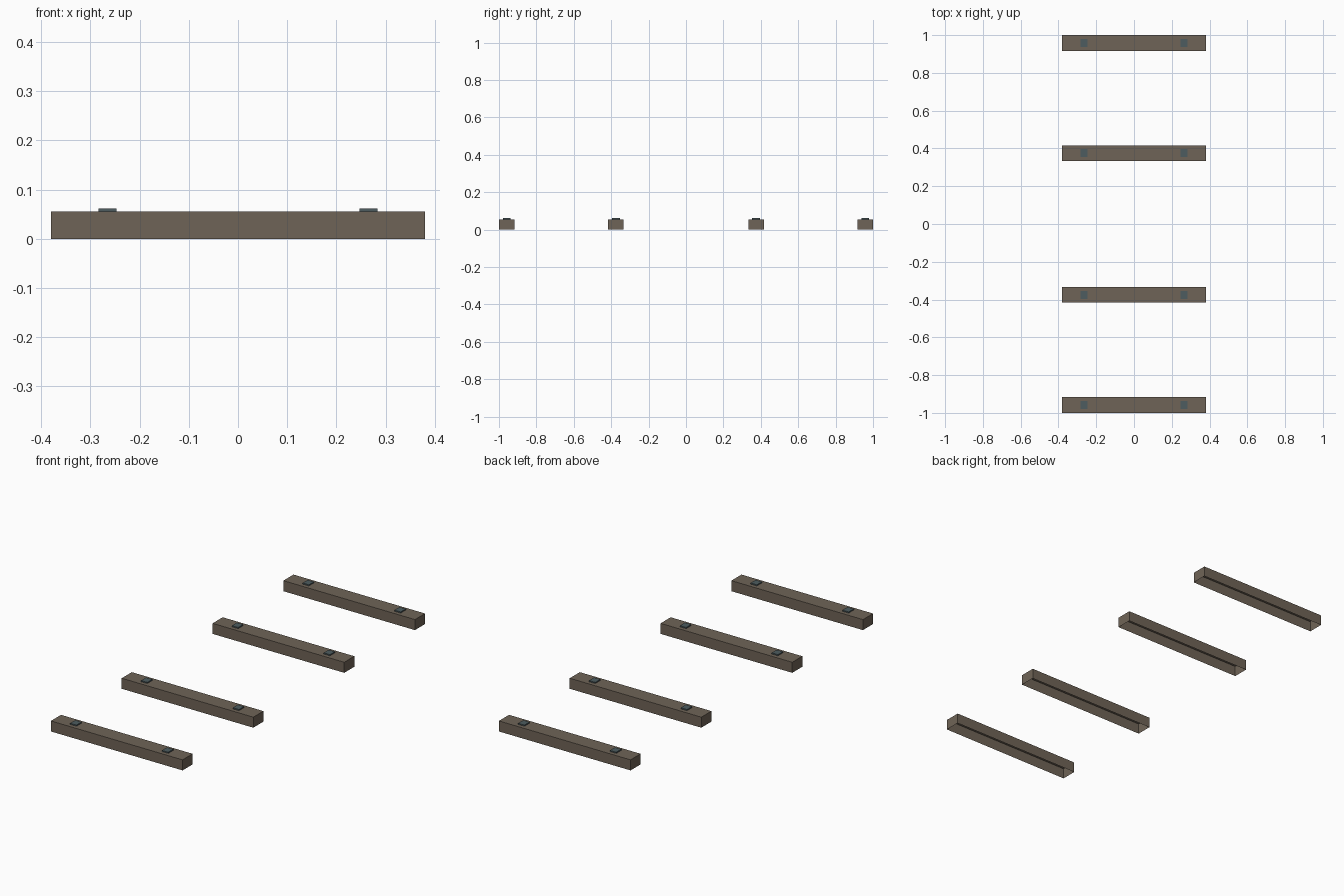
import bpy, bmesh

if "Cube" in bpy.data.objects:
    bpy.data.objects.remove(bpy.data.objects["Cube"])


def material(name, rgb):
    m = bpy.data.materials.new(name)
    m.diffuse_color = (*rgb, 1.0)
    m.use_nodes = True
    m.node_tree.nodes["Principled BSDF"].inputs["Base Color"].default_value = m.diffuse_color
    return m


wood = material("weathered_brown", (0.159, 0.127, 0.095))
metal = material("slate_teal", (0.075, 0.107, 0.115))


def open_box(name, center, size, mat):
    """Box with no bottom face, resting on center z."""
    bm = bmesh.new()
    bmesh.ops.create_cube(bm, size=1.0)
    bm.normal_update()
    bottom = [f for f in bm.faces if f.normal.z < -0.5]
    bmesh.ops.delete(bm, geom=bottom, context='FACES_ONLY')
    for v in bm.verts:
        v.co = (center[0] + v.co.x * size[0],
                center[1] + v.co.y * size[1],
                center[2] + (v.co.z + 0.5) * size[2])
    me = bpy.data.meshes.new(name)
    bm.to_mesh(me)
    bm.free()
    me.materials.append(mat)
    ob = bpy.data.objects.new(name, me)
    bpy.context.collection.objects.link(ob)


BEAM = (0.76, 0.083, 0.055)
PAD = (0.036, 0.042, 0.006)

# Four cross beams, each with a fixing plate near both ends
for y in (-0.9585, -0.375, 0.375, 0.9585):
    open_box("cross_beam", (0, y, 0), BEAM, wood)
    for x in (-0.265, 0.265):
        open_box("fixing_plate", (x, y, BEAM[2]), PAD, metal)
